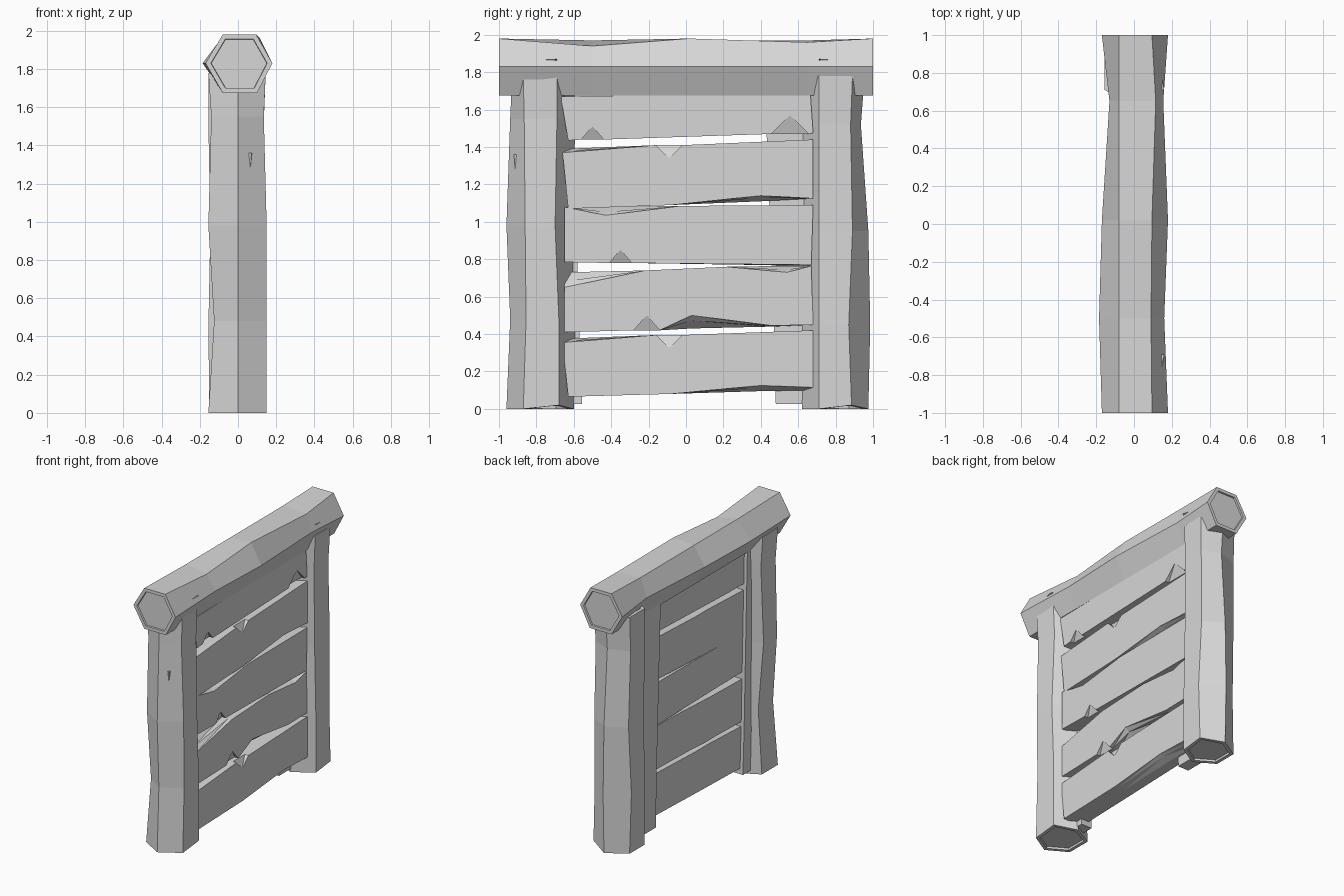
import bpy, bmesh
from mathutils import Vector

cube = bpy.data.objects.get("Cube")
if cube:
    bpy.data.objects.remove(cube, do_unlink=True)

grey = bpy.data.materials.new("plain grey")
grey.use_nodes = True
tone = (0.68, 0.68, 0.68, 1)
grey.diffuse_color = tone
grey.node_tree.nodes["Principled BSDF"].inputs["Base Color"].default_value = tone


def finish(name, bm):
    bmesh.ops.recalc_face_normals(bm, faces=bm.faces[:])
    mesh = bpy.data.meshes.new(name)
    bm.to_mesh(mesh)
    bm.free()
    mesh.materials.append(grey)
    obj = bpy.data.objects.new(name, mesh)
    bpy.context.collection.objects.link(obj)


def loft(name, rings, recess=0.0):
    """Skin equal rings of points, cap both ends, and sink a rimmed panel in each cap."""
    bm = bmesh.new()
    loops = [[bm.verts.new(p) for p in ring] for ring in rings]
    n = len(loops[0])
    for a, b in zip(loops, loops[1:]):
        for i in range(n):
            j = (i + 1) % n
            bm.faces.new((a[i], a[j], b[j], b[i]))
    caps = [bm.faces.new(loops[0]), bm.faces.new(loops[-1])]
    bmesh.ops.recalc_face_normals(bm, faces=bm.faces[:])
    if recess:
        for cap in caps:
            # Flat rim first, then a near-vertical step down to the panel
            for thickness in (0.024, 0.002):
                bmesh.ops.inset_region(bm, faces=[cap], thickness=thickness, use_even_offset=True)
            bmesh.ops.translate(bm, verts=cap.verts[:], vec=-recess * cap.normal)
    finish(name, bm)


def plank(name, left, right, bottom, top):
    """Board with edge points (y, front z, back z); left and right are end y (bottom, top)."""
    low = [(left[0], *bottom[0])] + bottom[1:-1] + [(right[0], *bottom[-1])]
    high = [(left[1], *top[0])] + top[1:-1] + [(right[1], *top[-1])]
    outline = low + high[::-1]
    bm = bmesh.new()
    layers = []
    # Front face, chip depth, undercut depth, back face
    for x, blend in ((.10, 0), (.07, .4), (.02, 1), (-.06, 1)):
        row = []
        for y, zf, zb, *chipped in outline:
            z = zb if chipped and blend else zf + (zb - zf) * blend
            row.append(bm.verts.new((x, y, z)))
        layers.append(row)
    bm.faces.new(layers[0])
    bm.faces.new(layers[-1])
    for a, b in zip(layers, layers[1:]):
        for i in range(len(outline)):
            j = (i + 1) % len(outline)
            cut = [abs(a[k].co.z - b[k].co.z) for k in (i, j)]
            # The diagonal starts at the deeper cut, which gives clean chipped facets
            if cut[0] >= cut[1]:
                bm.faces.new((a[i], a[j], b[j]))
                bm.faces.new((a[i], b[j], b[i]))
            else:
                bm.faces.new((a[i], a[j], b[i]))
                bm.faces.new((a[j], b[j], b[i]))
    finish(name, bm)


def chip(y, edge, depth, half):
    """Shallow triangular chip on a board edge; positive depth cuts upward."""
    return [(y - half, edge, edge), (y, edge + depth, edge, True), (y + half, edge, edge)]


def splinter(name, a, b, width, out):
    """Thin raised sliver of wood from a to b."""
    a, b, width, out = map(Vector, (a, b, width, out))
    bm = bmesh.new()
    v = [bm.verts.new(p) for p in (a - out, a + width - out, b - out, a + width / 2 + out)]
    for f in ((0, 1, 2), (0, 1, 3), (1, 2, 3), (2, 0, 3)):
        bm.faces.new([v[i] for i in f])
    finish(name, bm)


# Top beam: (y, left x, top right x, right x, lowering of top left and top right edges)
beam = []
for y, xl, xt, xr, dl, dr in ((-1, -.17, .095, .18, 0, 0), (-.5, -.185, .09, .16, .01, .04),
                              (.02, -.17, .095, .18, .01, 0), (.65, -.13, .115, .155, .01, .02),
                              (1, -.17, .095, .18, 0, 0)):
    beam.append([(-.08, y, 1.98 - dl), (xt, y, 1.98 - dr), (xr, y, 1.83),
                 (.1, y, 1.675), (-.08, y, 1.675), (xl, y, 1.83)])
loft("top_beam", beam, 0.012)


# Posts: (z, front y, front edge y, back edge y, back y, left x, right x)
def post(name, rows):
    rings = []
    for z, y0, y1, y2, y3, xl, xr in rows:
        lift = 0.02 if z == 0 else 0
        rings.append([(0, y0, z), (xr, y1, z), (xr, y2, z + lift),
                      (0, y3, z), (xl, y2, z), (xl, y1, z)])
    loft(name, rings, 0.015)


post("front_post", [(0, -.96, -.87, -.68, -.60, -.155, .15),
                    (.48, -.94, -.855, -.68, -.59, -.125, .15),
                    (.98, -.96, -.86, -.70, -.61, -.155, .15),
                    (1.55, -.94, -.865, -.69, -.59, -.14, .135),
                    (1.78, -.93, -.87, -.69, -.60, -.155, .145)])
post("back_post", [(0, .62, .71, .885, .975, -.15, .15),
                   (.45, .62, .71, .87, .985, -.155, .15),
                   (.95, .63, .71, .89, .975, -.145, .14),
                   (1.52, .62, .71, .88, .935, -.155, .135),
                   (1.78, .62, .71, .89, .955, -.155, .145)])


# Upright battens joining the boards
def batten(name, rows):
    loft(name, [[(-.085, a, z), (0.005, a, z), (0.005, b, z), (-.085, b, z)] for z, a, b in rows])


batten("back_batten", [(.025, .48, .62), (.45, .47, .65), (1.1, .445, .65), (1.76, .42, .66)])
batten("front_batten", [(.025, -.70, -.555), (.4, -.72, -.57), (.75, -.74, -.58), (1.76, -.77, -.61)])

# Boards, from the lowest up
plank("board_1", (-.63, -.66), (.68, .68),
      [(.065, .065), (-.08, .08, .08), (.4, .125, .095), (.115, .1)],
      [(.355, .375), *chip(-.09, .395, -.07, .07), (.42, .42)])
plank("board_2", (-.65, -.65), (.68, .67),
      [(.41, .41), *chip(-.21, .42, .08, .07), (.03, .5, .43), (.46, .445, .44), (.45, .45)],
      [(.65, .73), (-.22, .74, .74), (.22, .76, .76), (.54, .73, .765), (.765, .765)])
plank("board_3", (-.65, -.65), (.67, .68),
      [(.785, .785), *chip(-.35, .78, .07, .06), (.77, .765)],
      [(1.08, 1.08), (-.43, 1.035, 1.08), (-.03, 1.085, 1.085), (1.09, 1.09)])
plank("board_4", (-.63, -.66), (.68, .68),
      [(1.07, 1.07), (-.08, 1.09, 1.09), (.4, 1.14, 1.11), (1.125, 1.125)],
      [(1.37, 1.39), *chip(-.09, 1.41, -.07, .07), (1.44, 1.44)])
plank("board_5", (-.63, -.67), (.68, .665),
      [(1.435, 1.435), *chip(-.5, 1.44, .07, .06), *chip(.555, 1.47, .1, .1), (1.475, 1.475)],
      [(1.67, 1.67), (0, 1.68, 1.68), (1.69, 1.69)])

# Raised splinters on the post and beam
splinter("post_splinter", (.05, -.92, 1.36), (.065, -.915, 1.2), (.03, .016, 0), (.005, -.008, 0))
for name, y, side in (("front_beam_splinter", -.69, -1), ("back_beam_splinter", .71, 1)):
    splinter(name, (.148, y, 1.86), (.15, y + side * .14, 1.866), (0, 0, .012), (.012, 0, .004))
